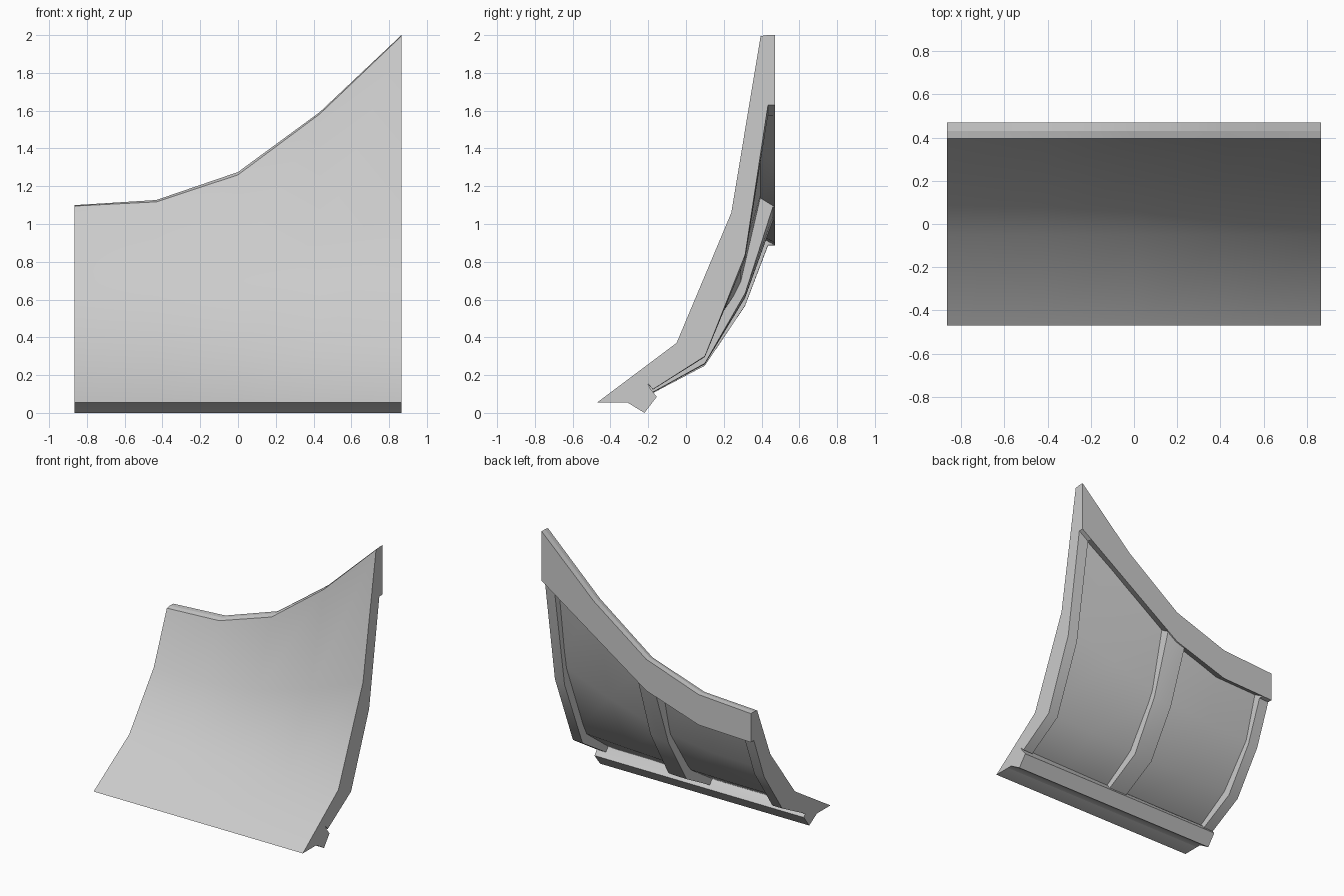
import bpy, bmesh, math

cube = bpy.data.objects.get("Cube")
if cube:
    bpy.data.objects.remove(cube, do_unlink=True)

grey = bpy.data.materials.new("plain_grey")
grey.use_nodes = True
colour = (0.6, 0.6, 0.6, 1)
grey.diffuse_color = colour
grey.node_tree.nodes["Principled BSDF"].inputs["Base Color"].default_value = colour

# Stations along the width, with the heights of the top edge and the rim's lower edge
HALF = 0.865
BACK = 0.47
STATIONS = [-HALF, -HALF / 2, 0, HALF / 2, HALF]
TOP = [1.095, 1.117, 1.26, 1.582, 1.995]
RIM = [0.885, 0.9, 1.04, 1.335, 1.63]


def along(x, values):
    """Linear interpolation of station values at x."""
    t = (x + HALF) / (HALF / 2)
    i = max(0, min(3, int(t)))
    return values[i] + (values[i + 1] - values[i]) * (t - i)


def rise(x):
    return (along(x, TOP) - TOP[0]) / 0.9


def front_curve(x):
    f = rise(x)
    return [(-BACK, 0.055), (-0.05, 0.32 + 0.05 * f),
            (0.24, 0.71 + 0.35 * f), (0.395, along(x, TOP))]


def inner_curve(x):
    p = front_curve(x)
    crown = 0.005 + 0.01 * (1 - abs(x) / HALF)
    return [(-0.345, 0.055), (0.05, p[1][1] - 0.02),
            (0.29, p[2][1] - 0.1), (0.43, p[3][1] + crown)]


def point_between(a, b, t):
    return (a[0] + (b[0] - a[0]) * t, a[1] + (b[1] - a[1]) * t)


def lip_joint(x):
    """Point where the lip's back corner meets the inner skin."""
    a, b = inner_curve(x)[:2]
    return point_between(a, b, (-0.205 - a[0]) / (b[0] - a[0]))


def rim_joint(x):
    """Point where the rim's underside meets the inner skin."""
    a, b = inner_curve(x)[2:]
    return point_between(a, b, (along(x, RIM) + 0.05 - a[1]) / (b[1] - a[1]))


# Cross-sections as (y, z) loops
def panel_section(x):
    return front_curve(x) + inner_curve(x)[::-1]


def rim_section(x):
    top = inner_curve(x)[3]
    return [top, rim_joint(x), (BACK, along(x, RIM)), (BACK, top[1])]


def lip_section(x):
    return [(-0.345, 0.055), (-0.31, 0.055), (-0.22, 0),
            (-0.155, 0.085), (-0.19, 0.13), lip_joint(x)]


def rib_section(x, depth):
    f = rise(x)
    q = inner_curve(x)
    b = along(x, RIM)
    return [lip_joint(x), q[1], q[2], rim_joint(x), (BACK, b), (depth, b),
            (0.313, 0.567 + 0.27 * f), (0.1, 0.25 + 0.05 * f),
            (-0.175, 0.105 + 0.02 * f)]


def end_rib_section(x):
    return rib_section(x, 0.434)


def middle_rib_section(x):
    return rib_section(x, 0.46)


def loft(name, section, xs):
    bm = bmesh.new()
    rings = [[bm.verts.new((x, y, z)) for y, z in section(x)] for x in xs]
    for a, b in zip(rings, rings[1:]):
        for i in range(len(a)):
            j = (i + 1) % len(a)
            bm.faces.new((a[i], a[j], b[j], b[i]))
    bm.faces.new(rings[0])
    bm.faces.new(rings[-1][::-1])
    bmesh.ops.recalc_face_normals(bm, faces=bm.faces)
    mesh = bpy.data.meshes.new(name)
    bm.to_mesh(mesh)
    bm.free()
    mesh.materials.append(grey)
    obj = bpy.data.objects.new(name, mesh)
    bpy.context.collection.objects.link(obj)
    bpy.ops.object.select_all(action='DESELECT')
    obj.select_set(True)
    bpy.context.view_layer.objects.active = obj
    bpy.ops.object.shade_smooth_by_angle(angle=math.radians(40))


# Curved skin, back rim and bottom lip across the full width
loft("curved_panel", panel_section, STATIONS)
loft("top_rim", rim_section, STATIONS)
loft("bottom_lip", lip_section, STATIONS)

# Stiffening ribs behind the skin
loft("right_rib", end_rib_section, [-HALF, -HALF + 0.08])
loft("middle_rib", middle_rib_section, [-0.075, 0, 0.075])
loft("left_rib", end_rib_section, [HALF - 0.08, HALF])
